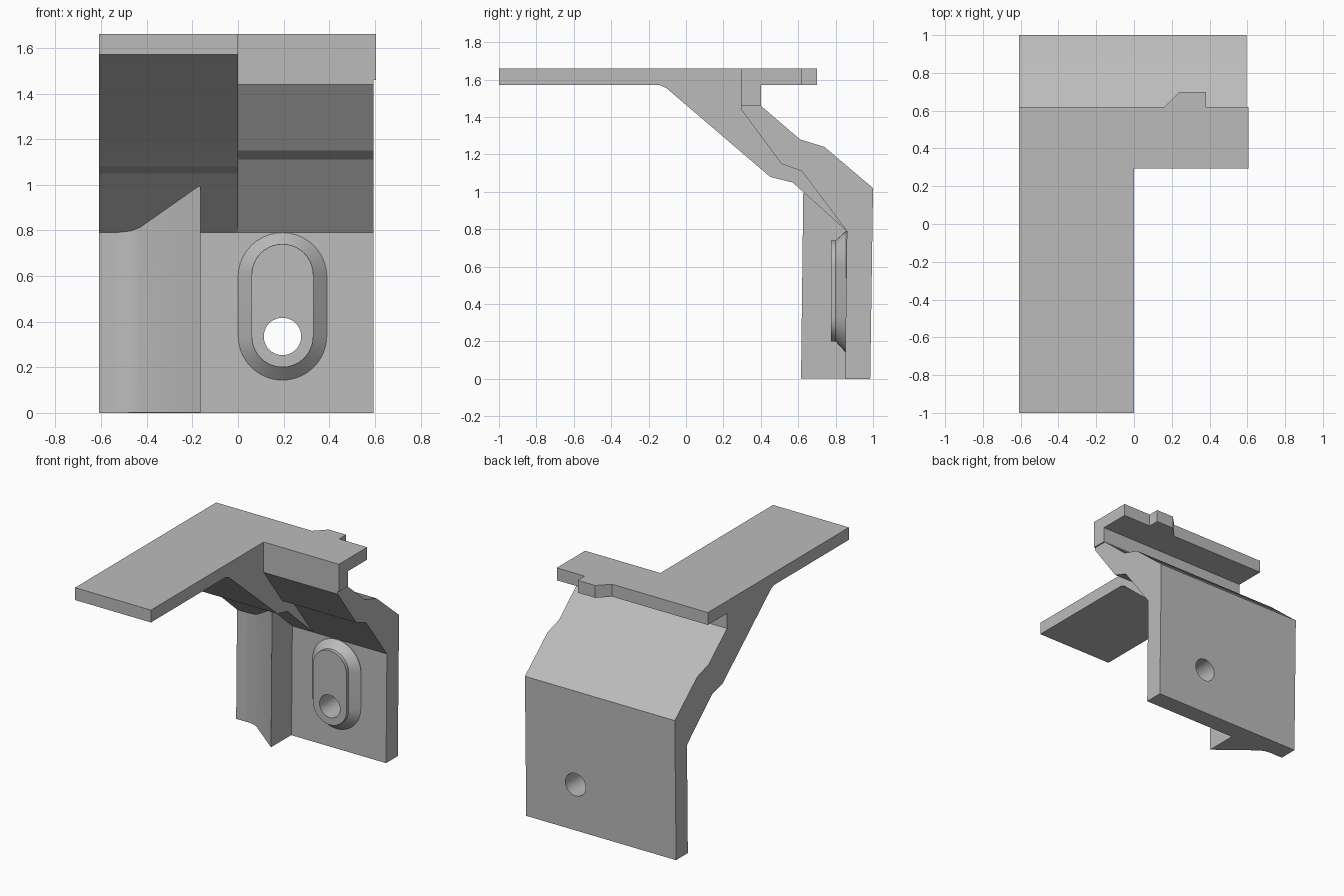
import bpy, bmesh, math
from mathutils import Vector

if "Cube" in bpy.data.objects:
    bpy.data.objects.remove(bpy.data.objects["Cube"])

grey = bpy.data.materials.new("plain grey")
grey.use_nodes = True
grey.diffuse_color = (0.5, 0.5, 0.5, 1)
grey.node_tree.nodes["Principled BSDF"].inputs["Base Color"].default_value = (0.5, 0.5, 0.5, 1)


def loft(name, rings):
    """Closed solid through rings of points, capped at both ends."""
    bm = bmesh.new()
    loops = [[bm.verts.new(p) for p in ring] for ring in rings]
    n = len(loops[0])
    for a, b in zip(loops, loops[1:]):
        for i in range(n):
            j = (i + 1) % n
            bm.faces.new((a[i], a[j], b[j], b[i]))
    bm.faces.new(loops[0])
    bm.faces.new(loops[-1])
    bmesh.ops.recalc_face_normals(bm, faces=bm.faces)
    mesh = bpy.data.meshes.new(name)
    bm.to_mesh(mesh)
    bm.free()
    mesh.materials.append(grey)
    ob = bpy.data.objects.new(name, mesh)
    bpy.context.collection.objects.link(ob)
    return ob


def side_prism(name, profile, x0, x1):
    return loft(name, [[(x, y, z) for y, z in profile] for x in (x0, x1)])


def plan_prism(name, outline, z0, z1, lean=0.0):
    return loft(name, [[(x, y + lean * z, z) for x, y in outline] for z in (z0, z1)])


def combine(target, other, operation):
    """Apply a boolean to the target."""
    mod = target.modifiers.new("boolean", "BOOLEAN")
    mod.operation, mod.object, mod.solver = operation, other, "EXACT"
    bpy.context.view_layer.objects.active = target
    bpy.ops.object.modifier_apply(modifier=mod.name)


def stadium(y, radius, z0, z1, cx=0.195, steps=20):
    """Upright slot outline in the plane at depth y."""
    ring = []
    for centre, start in ((z1, 0), (z0, math.pi)):
        for i in range(steps + 1):
            a = start + math.pi * i / steps
            ring.append((cx + radius * math.cos(a), y, centre + radius * math.sin(a)))
    return ring


# Bent wall bracket, full width
bracket = side_prism("bent_bracket", [
    (0.295, 1.46), (0.40, 1.46), (0.61, 1.28), (0.74, 1.24), (1.0, 1.02),
    (0.985, 0), (0.85, 0), (0.86, 0.79), (0.62, 1.11), (0.51, 1.15), (0.295, 1.44)],
    -0.61, 0.595)

# Thick diagonal gusset below the long arm
gusset = side_prism("gusset", [
    (-0.14, 1.57), (-0.105, 1.555), (0.45, 1.08), (0.57, 1.05), (0.86, 0.79),
    (0.92, 0.95), (0.62, 1.22), (0.40, 1.46), (0.40, 1.57)], -0.61, 0)

# Wedge rib on the front of the wall
rib = plan_prism("wedge_rib", [
    (-0.53, 0.85), (-0.47, 0.842), (-0.43, 0.825), (-0.165, 0.615),
    (-0.165, 0.91), (-0.53, 0.91)], 0.002, 0.992, 0.012)

# L-shaped top plate with a back tab
plate = plan_prism("top_plate", [
    (-0.61, -1), (0, -1), (0, 0.295), (0.605, 0.295), (0.605, 0.62),
    (0.38, 0.62), (0.38, 0.70), (0.24, 0.70), (0.16, 0.62), (-0.61, 0.62)], 1.57, 1.66)

# Neck joining the plate to the bracket
neck = plan_prism("neck", [(0, 0.295), (0.605, 0.295), (0.605, 0.40), (0, 0.40)], 1.46, 1.57)

# Raised slot boss with sloped rim
boss = loft("slot_boss", [
    stadium(0.89, 0.195, 0.335, 0.595), stadium(0.855, 0.195, 0.335, 0.595),
    stadium(0.80, 0.135, 0.335, 0.605), stadium(0.775, 0.135, 0.335, 0.605)])

# Join the wall parts and drill the screw hole
drill = loft("drill", [stadium(y, 0.082, 0.335, 0.3351) for y in (0.6, 1.2)])
for part in (gusset, rib, boss):
    combine(bracket, part, "UNION")
combine(bracket, drill, "DIFFERENCE")
for part in (gusset, rib, boss, drill):
    bpy.data.objects.remove(part)

bpy.ops.object.select_all(action="DESELECT")
bracket.select_set(True)
bpy.context.view_layer.objects.active = bracket
bpy.ops.object.shade_smooth_by_angle(angle=math.radians(25))
